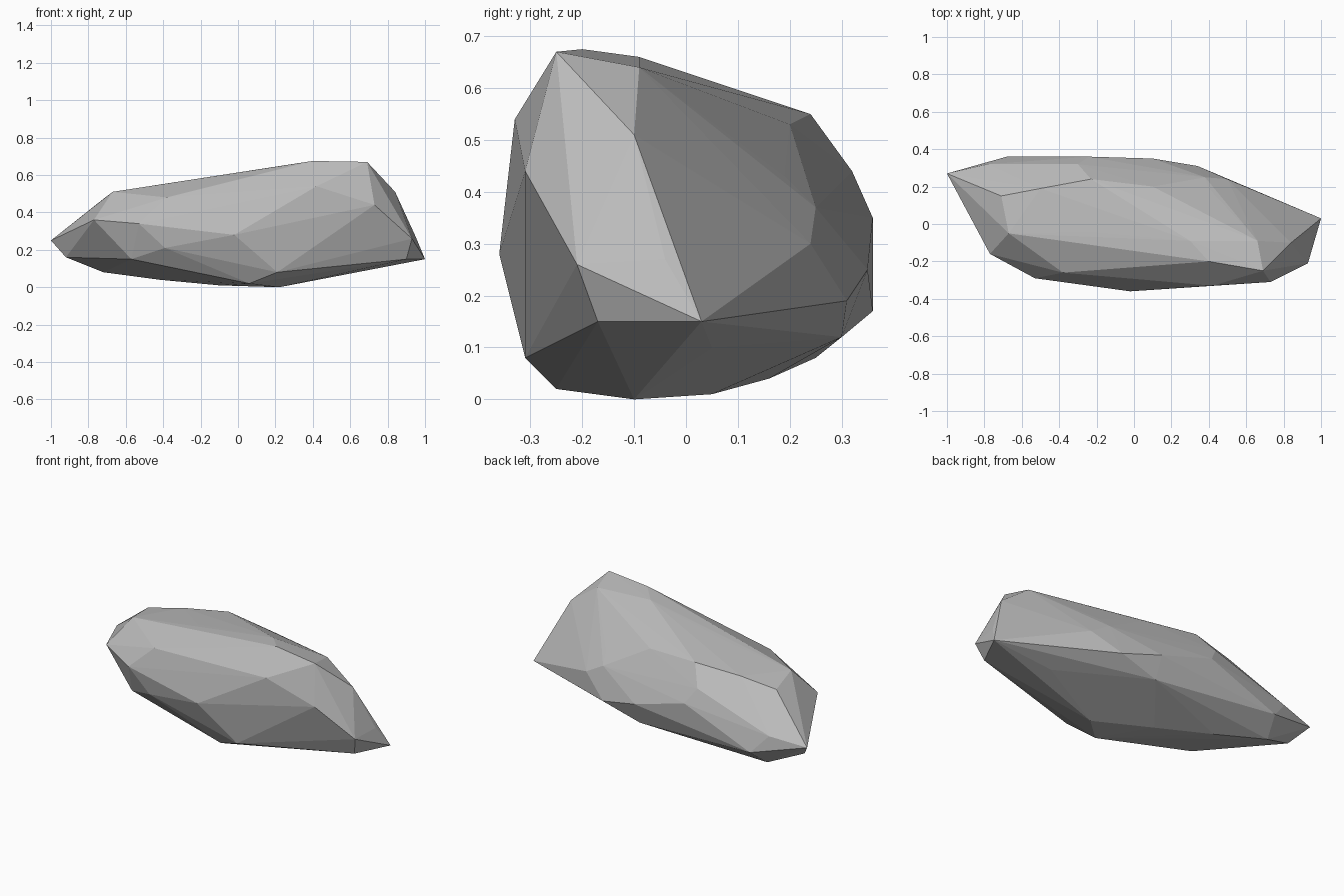
import bpy
import bmesh
from mathutils import Vector

default_cube = bpy.data.objects.get("Cube")
if default_cube:
    bpy.data.objects.remove(default_cube, do_unlink=True)


def flat_material(name, colour):
    material = bpy.data.materials.new(name)
    material.use_nodes = True
    material.diffuse_color = colour
    shader = material.node_tree.nodes["Principled BSDF"]
    shader.inputs["Base Color"].default_value = colour
    shader.inputs["Roughness"].default_value = .9
    return material


def faceted_stone(name, corner_groups, material):
    """Wrap groups of chiselled corners in one flat-faced skin."""
    bm = bmesh.new()
    for group in corner_groups:
        for corner in group:
            bm.verts.new(Vector(corner))
    hull = bmesh.ops.convex_hull(bm, input=bm.verts[:], use_existing_faces=False)
    # Corners that fall just inside the skin are dropped
    unused = [v for v in bm.verts if not v.link_faces]
    bmesh.ops.delete(bm, geom=unused, context="VERTS")
    bmesh.ops.recalc_face_normals(bm, faces=bm.faces[:])
    for face in bm.faces:
        face.smooth = False
    mesh = bpy.data.meshes.new(name)
    bm.to_mesh(mesh)
    bm.free()
    mesh.materials.append(material)
    stone = bpy.data.objects.new(name, mesh)
    bpy.context.collection.objects.link(stone)
    return stone


# Crest: the high ridge falling from the left end to the right end
crest = [
    (.69, -.25, .67), (.4, -.2, .675), (.66, -.09, .64), (.3, -.09, .66),
    (-.24, -.04, .575), (.1, .08, .58), (-.23, .24, .55), (.1, .2, .53),
    (-.5, .19, .52), (-.67, -.05, .51), (-.71, .15, .48),
]

# Front: broad slanted facets
front = [
    (.42, -.33, .54), (.73, -.31, .44), (-.02, -.36, .28), (.21, -.31, .08),
    (-.38, -.26, .48), (-.53, -.29, .34), (-.39, -.29, .21), (-.57, -.2, .15),
]

# Back: rounder, with smaller facets
back = [
    (.56, .05, .51), (.4, .19, .43), (.38, .25, .37), (.5, .24, .3),
    (.34, .31, .19), (.1, .35, .25), (-.24, .36, .35), (-.3, .32, .44),
    (.1, .3, .12), (-.68, .36, .17),
]

# Blunt left end and pointed right end
ends = [
    (.84, -.1, .51), (.93, -.21, .26), (.95, -.04, .27), (1, .03, .15),
    (.9, -.17, .15), (.57, .21, .21), (-1, .27, .25), (-.92, .18, .16),
    (-.77, -.16, .36), (-.78, .32, .28),
]

# Underside: shallow keel
underside = [
    (.06, -.25, .02), (.22, -.1, 0), (-.1, .05, .01), (-.42, .16, .04),
    (-.72, .25, .08), (.62, .05, .1),
]

grey = flat_material("stone grey", (.5, .5, .5, 1))
faceted_stone("rock", (crest, front, back, ends, underside), grey)
